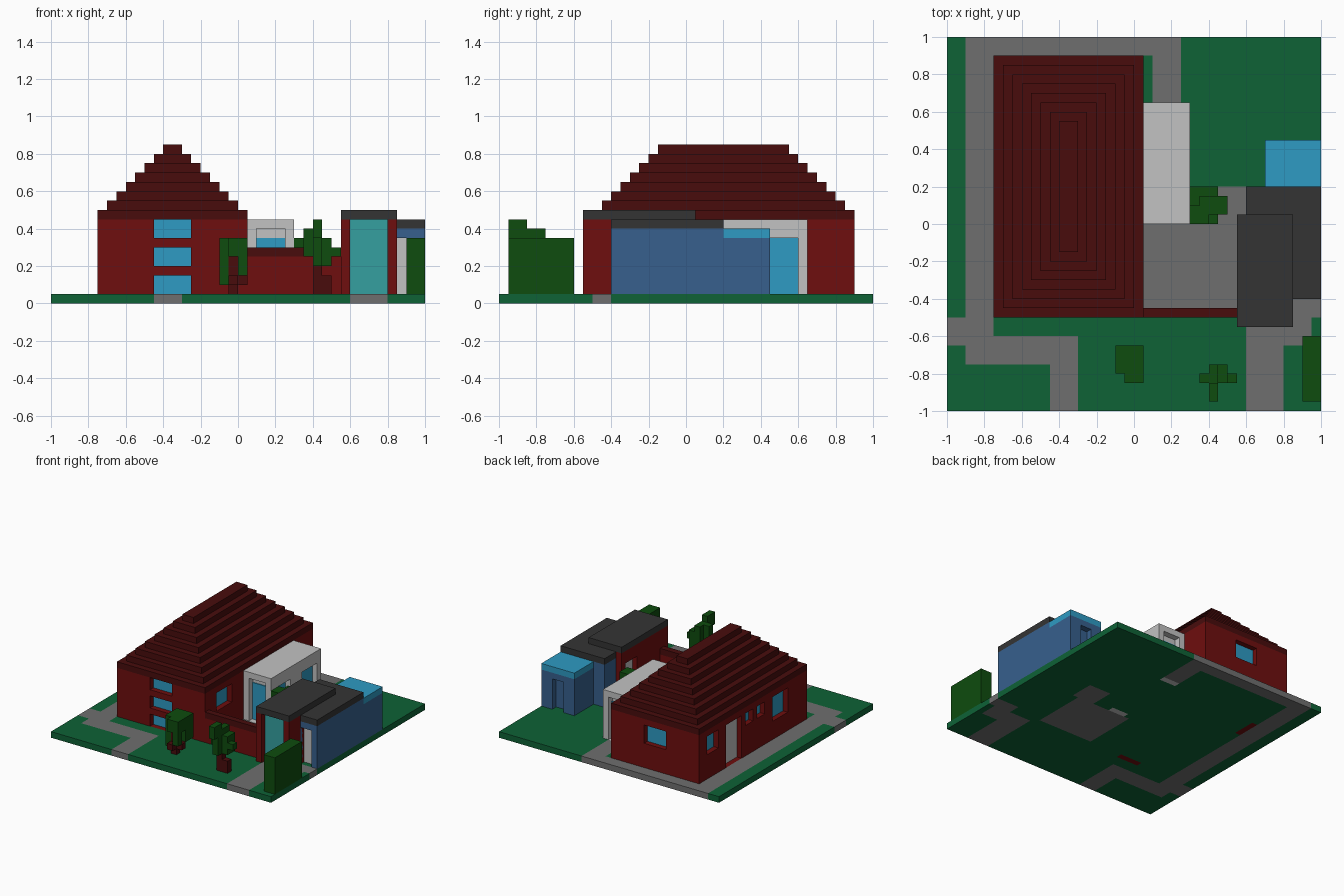
import bpy, bmesh
from mathutils import Vector

if "Cube" in bpy.data.objects:
    bpy.data.objects.remove(bpy.data.objects["Cube"], do_unlink=True)


def material(name, *rgb):
    lin = [((c / 255 + 0.055) / 1.055) ** 2.4 if c > 10 else c / 255 / 12.92 for c in rgb]
    m = bpy.data.materials.new(name)
    m.use_nodes = True
    m.diffuse_color = (*lin, 1)
    m.node_tree.nodes["Principled BSDF"].inputs["Base Color"].default_value = (*lin, 1)
    return m


GRASS = material("grass_green", 14, 98, 54)
PATH = material("path_grey", 111, 111, 111)
BRICK = material("brick_red", 110, 14, 14)
TILE = material("roof_dark_red", 72, 12, 12)
GLASS = material("glass_blue", 46, 155, 195)
WHITE = material("white", 194, 194, 194)
SLATE = material("slate_dark_grey", 52, 52, 52)
BLUE = material("blue_paint", 55, 96, 141)
TEAL = material("teal_door", 53, 160, 160)
LEAF = material("leaf_green", 14, 76, 14)


def boxes(name, mat, *bounds):
    """One object made of boxes, each (x0, x1, y0, y1, z0, z1)."""
    bm = bmesh.new()
    for x0, x1, y0, y1, z0, z1 in bounds:
        for v in bmesh.ops.create_cube(bm, size=1)["verts"]:
            v.co = Vector((x1 if v.co.x > 0 else x0,
                           y1 if v.co.y > 0 else y0,
                           z1 if v.co.z > 0 else z0))
    me = bpy.data.meshes.new(name)
    bm.to_mesh(me)
    bm.free()
    me.materials.append(mat)
    ob = bpy.data.objects.new(name, me)
    bpy.context.scene.collection.objects.link(ob)
    return ob


def recess(b, side, a0, a1, z0, z1, d0, d1):
    """Box between depths d0 and d1 behind the given side of block b."""
    x0, x1, y0, y1 = b[:4]
    if side == "front":
        return (a0, a1, y0 + d0, y0 + d1, z0, z1)
    if side == "back":
        return (a0, a1, y1 - d1, y1 - d0, z0, z1)
    if side == "right_model":
        return (x0 + d0, x0 + d1, a0, a1, z0, z1)
    return (x1 - d1, x1 - d0, a0, a1, z0, z1)


def building(name, mat, b, openings):
    """Solid block with recessed openings: (part, side, a0, a1, z0, z1, pane, pane_top)."""
    wall = boxes(name, mat, b)
    cuts = []
    for part, side, a0, a1, z0, z1, pane, top in openings:
        low = z0 - 0.05 if z0 <= b[4] + 0.001 else z0
        high = z1 + 0.05 if z1 >= b[5] - 0.001 else z1
        cuts.append(recess(b, side, a0, a1, low, high, -0.05, 0.05))
        if pane:
            boxes(part, pane, recess(b, side, a0, a1, z0, top, 0.043, 0.051))
    cutter = boxes(name + "_cutter", mat, *cuts)
    cutter.hide_render = True
    mod = wall.modifiers.new("openings", "BOOLEAN")
    mod.operation, mod.solver, mod.object = "DIFFERENCE", "EXACT", cutter
    bpy.context.view_layer.update()
    ev = wall.evaluated_get(bpy.context.evaluated_depsgraph_get())
    me = bpy.data.meshes.new_from_object(ev)
    wall.modifiers.clear()
    wall.data = me
    me.materials.clear()
    me.materials.append(mat)
    for p in me.polygons:
        p.material_index = 0
    bpy.data.objects.remove(cutter, do_unlink=True)


# Ground slab: paths and thresholds coloured by area
areas = [
    (1, -0.9, -0.75, -0.75, 1), (1, -0.75, 0.25, 0.9, 1), (1, 0.1, 0.25, 0.65, 1),
    (1, -1, -0.9, -0.65, -0.5), (1, -0.75, -0.3, -0.75, -0.6), (1, -0.45, -0.3, -1, -0.75),
    (1, 0.05, 0.55, -0.45, 0), (1, 0.4, 0.6, 0, 0.2),
    (1, 0.6, 0.8, -1, -0.5), (1, 0.8, 0.95, -0.65, -0.4), (1, 0.95, 1, -0.5, -0.4),
    (2, -0.45, -0.25, -0.5, -0.45), (2, -0.75, -0.7, 0.35, 0.55),
    (3, 0.1, 0.25, 0.6, 0.65), (3, 0.1, 0.25, 0, 0.05),
]
bm = bmesh.new()
bmesh.ops.create_grid(bm, x_segments=40, y_segments=40, size=1)
bmesh.ops.solidify(bm, geom=bm.faces[:], thickness=0.05)
low = min(v.co.z for v in bm.verts)
for v in bm.verts:
    v.co.z = 0.05 if v.co.z - low > 0.025 else 0
bmesh.ops.recalc_face_normals(bm, faces=bm.faces[:])
for f in bm.faces:
    c = f.calc_center_median() * 0.995
    for idx, x0, x1, y0, y1 in areas:
        if x0 < c.x < x1 and y0 < c.y < y1:
            f.material_index = idx
me = bpy.data.meshes.new("ground")
bm.to_mesh(me)
bm.free()
for m in (GRASS, PATH, BRICK, WHITE):
    me.materials.append(m)
bpy.context.scene.collection.objects.link(bpy.data.objects.new("ground", me))

# Main house with stepped roof
LEFT, RIGHT = "left_model", "right_model"
building("house_walls", BRICK, (-0.75, 0.05, -0.5, 0.9, 0.05, 0.45), [
    ("front_window_low", "front", -0.45, -0.25, 0.05, 0.15, GLASS, 0.15),
    ("front_window_mid", "front", -0.45, -0.25, 0.2, 0.3, GLASS, 0.3),
    ("front_window_high", "front", -0.45, -0.25, 0.35, 0.45, GLASS, 0.45),
    ("back_window", "back", -0.45, -0.25, 0.25, 0.4, GLASS, 0.4),
    ("courtyard_window", LEFT, -0.35, -0.15, 0.25, 0.4, GLASS, 0.4),
    ("side_window_back", RIGHT, 0.65, 0.8, 0.25, 0.4, GLASS, 0.4),
    ("side_door", RIGHT, 0.35, 0.55, 0.05, 0.4, WHITE, 0.4),
    ("small_window_a", RIGHT, 0.2, 0.3, 0.3, 0.4, GLASS, 0.4),
    ("small_window_b", RIGHT, 0.05, 0.15, 0.3, 0.4, GLASS, 0.4),
    ("side_window_front", RIGHT, -0.25, -0.05, 0.2, 0.4, GLASS, 0.4),
])
boxes("house_roof", TILE, *[
    (-0.75 + s, 0.05 - s, -0.5 + s, 0.9 - s, 0.45 + s, 0.5 + s)
    for s in (0.05 * k for k in range(8))])

# White sunroom
building("sunroom", WHITE, (0.05, 0.3, 0, 0.65, 0.05, 0.45), [
    ("sunroom_front_door", "front", 0.1, 0.25, 0.05, 0.4, GLASS, 0.35),
    ("sunroom_back_door", "back", 0.1, 0.25, 0.05, 0.4, GLASS, 0.35),
    ("sunroom_window_a", LEFT, 0.1, 0.25, 0.05, 0.35, GLASS, 0.35),
    ("sunroom_window_b", LEFT, 0.4, 0.6, 0.05, 0.35, GLASS, 0.35),
])

# Courtyard wall
boxes("courtyard_wall", BRICK, (0.05, 0.55, -0.5, -0.45, 0.05, 0.25))
boxes("courtyard_wall_cap", TILE, (0.05, 0.55, -0.5, -0.45, 0.25, 0.3))

# Red garage
building("garage", BRICK, (0.55, 0.85, -0.55, 0.05, 0.05, 0.45), [
    ("garage_door", "front", 0.6, 0.8, 0.05, 0.45, TEAL, 0.45),
    ("garage_side_door", RIGHT, -0.15, 0, 0.05, 0.35, WHITE, 0.35),
])
boxes("garage_roof", SLATE, (0.55, 0.85, -0.55, 0.05, 0.45, 0.5))

# Blue workshop and annex
building("workshop", BLUE, (0.6, 1, -0.4, 0.2, 0.05, 0.4), [
    ("workshop_door", "front", 0.85, 0.95, 0.05, 0.35, WHITE, 0.35),
])
boxes("workshop_roof", SLATE, (0.6, 1, -0.4, 0.2, 0.4, 0.45))
building("annex", BLUE, (0.7, 1, 0.2, 0.45, 0.05, 0.35), [
    ("annex_door", "back", 0.8, 0.9, 0.05, 0.3, None, 0),
])
boxes("annex_roof", GLASS, (0.7, 1, 0.2, 0.45, 0.35, 0.4))

# Hedge, bush and trees
boxes("hedge", LEAF, (0.9, 1, -0.95, -0.6, 0.05, 0.35))
boxes("courtyard_bush", LEAF, (0.3, 0.45, 0, 0.2, 0.05, 0.25),
      (0.35, 0.5, 0.05, 0.15, 0.15, 0.35), (0.3, 0.4, 0, 0.1, 0.25, 0.35))
boxes("left_tree_trunk", TILE, (-0.05, 0, -0.8, -0.75, 0.05, 0.25),
      (0, 0.05, -0.8, -0.75, 0.1, 0.15), (-0.05, 0, -0.85, -0.8, 0.1, 0.15))
boxes("left_tree_leaves", LEAF, (-0.1, -0.05, -0.8, -0.65, 0.1, 0.35),
      (-0.05, 0.05, -0.75, -0.65, 0.15, 0.35), (-0.05, 0.05, -0.85, -0.75, 0.25, 0.35),
      (0, 0.05, -0.85, -0.8, 0.15, 0.25))
boxes("right_tree_trunk", TILE, (0.4, 0.45, -0.85, -0.8, 0.05, 0.2),
      (0.45, 0.5, -0.85, -0.8, 0.05, 0.15))
boxes("right_tree_leaves", LEAF, (0.4, 0.45, -0.95, -0.85, 0.35, 0.45),
      (0.4, 0.45, -0.9, -0.75, 0.2, 0.4), (0.35, 0.4, -0.85, -0.8, 0.25, 0.4),
      (0.45, 0.5, -0.85, -0.75, 0.2, 0.35), (0.5, 0.55, -0.85, -0.8, 0.25, 0.3))
